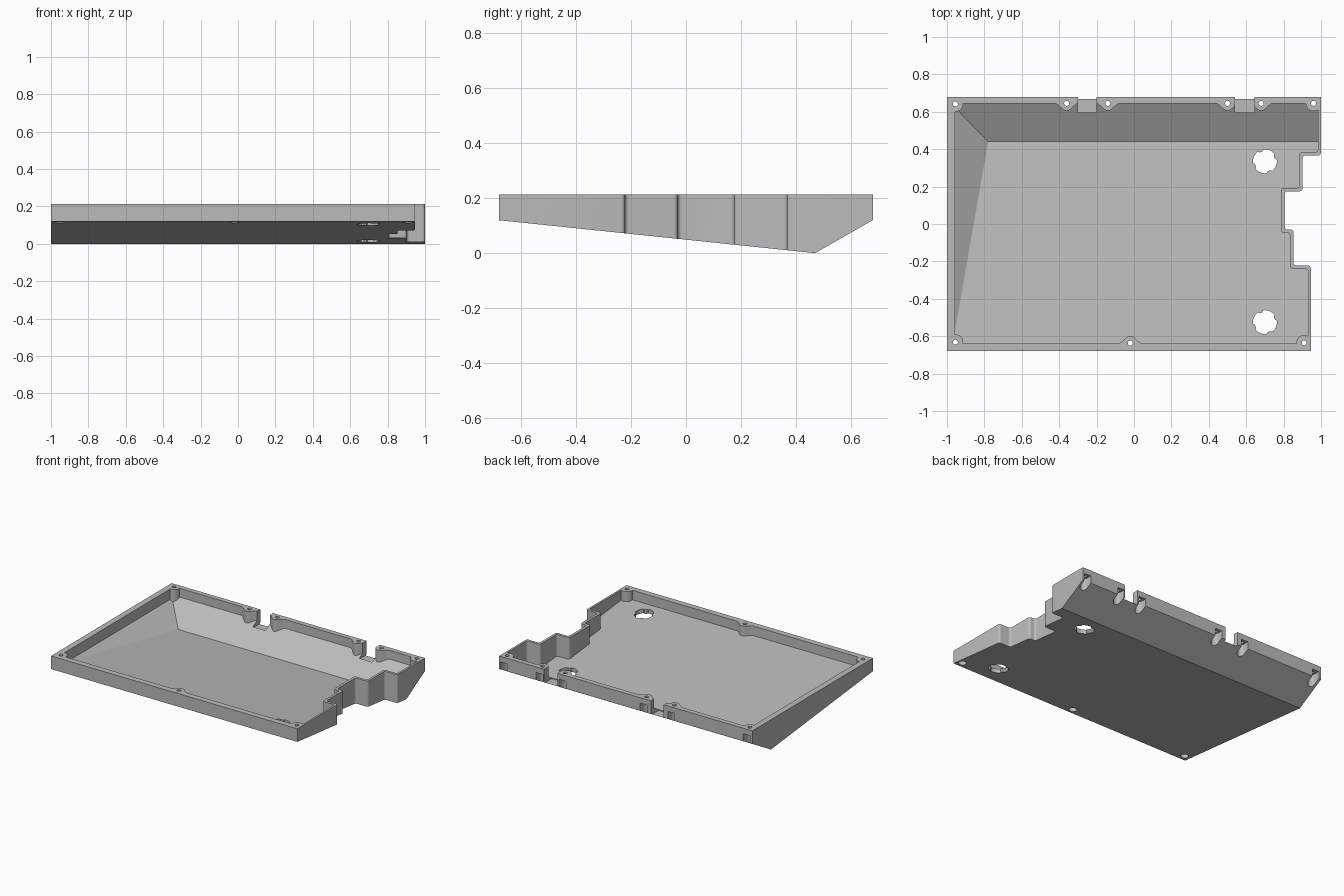
import bpy, bmesh, math

if "Cube" in bpy.data.objects:
    bpy.data.objects.remove(bpy.data.objects["Cube"])

grey = bpy.data.materials.new("plain grey")
grey.use_nodes = True
colour = (0.5, 0.5, 0.5, 1)
grey.diffuse_color = colour
grey.node_tree.nodes["Principled BSDF"].inputs["Base Color"].default_value = colour


def prism(name, pts, lo, hi, axis="Z", soft=None, radius=0.015):
    """Extrude a 2D outline along an axis; soft(x, y) picks upright edges to round."""
    place = {"Z": lambda a, b, h: (a, b, h),
             "X": lambda a, b, h: (h, a, b),
             "Y": lambda a, b, h: (a, h, b)}[axis]
    bm = bmesh.new()
    low = [bm.verts.new(place(a, b, lo)) for a, b in pts]
    top = [bm.verts.new(place(a, b, hi)) for a, b in pts]
    bm.faces.new(low)
    bm.faces.new(top)
    n = len(pts)
    for i in range(n):
        j = (i + 1) % n
        bm.faces.new((low[i], low[j], top[j], top[i]))
    bmesh.ops.recalc_face_normals(bm, faces=bm.faces)
    if soft:
        upright = [e for e in bm.edges
                   if abs(e.verts[0].co.z - e.verts[1].co.z) > 0.1
                   and soft(e.verts[0].co.x, e.verts[0].co.y)]
        bmesh.ops.bevel(bm, geom=upright, offset=radius, segments=4,
                        profile=0.5, affect="EDGES")
    mesh = bpy.data.meshes.new(name)
    bm.to_mesh(mesh)
    bm.free()
    obj = bpy.data.objects.new(name, mesh)
    bpy.context.collection.objects.link(obj)
    obj.data.materials.append(grey)
    return obj


def circle(x, y, r, n=28):
    return [(x + r * math.cos(math.tau * i / n), y + r * math.sin(math.tau * i / n))
            for i in range(n)]


def combine(target, cutter, operation="DIFFERENCE"):
    mod = target.modifiers.new("cut", "BOOLEAN")
    mod.operation = operation
    mod.solver = "EXACT"
    mod.object = cutter
    bpy.context.view_layer.objects.active = target
    bpy.ops.object.modifier_apply(modifier=mod.name)
    bpy.data.objects.remove(cutter)


TOP = 0.213
FRONT_SLOPE, BACK_SLOPE = 0.104, 0.571


def wedge(ridge_y, ridge_z):
    """Side profile of the space above a floor that falls to a ridge, then rises."""
    return [(-0.8, ridge_z + (ridge_y + 0.8) * FRONT_SLOPE), (ridge_y, ridge_z),
            (0.8, ridge_z + (0.8 - ridge_y) * BACK_SLOPE), (0.8, 0.6), (-0.8, 0.6)]


# Outer shell: stepped outline with a wedge-shaped underside
outer = [(-1, -0.68), (0.945, -0.68), (0.945, -0.222), (0.853, -0.222),
         (0.853, -0.03), (0.805, -0.03), (0.805, 0.175), (0.902, 0.175),
         (0.902, 0.367), (1, 0.367), (1, 0.68), (-1, 0.68)]
tray = prism("tray", outer, -0.1, TOP,
             soft=lambda x, y: x > 0.7 and abs(y) < 0.5)
combine(tray, prism("underside", wedge(0.47, 0), -1.2, 1.2, "X"), "INTERSECT")

# Cavity: inner outline, sloping floor, and a ramp along the right side
inner = [(-0.957, -0.638), (0.931, -0.638), (0.931, -0.24), (0.835, -0.24),
         (0.835, -0.048), (0.787, -0.048), (0.787, 0.193), (0.884, 0.193),
         (0.884, 0.385), (0.985, 0.385), (0.985, 0.645), (-0.957, 0.645)]
cavity = prism("cavity", inner, -0.1, 0.4, soft=lambda x, y: True)
combine(cavity, prism("floor", wedge(0.44, 0.033), -1.2, 1.2, "X"), "INTERSECT")
ramp = [(-0.78, 0.033), (-0.725, 0), (1.2, 0), (1.2, 0.6), (-1.1, 0.6), (-1.1, 0.223)]
combine(cavity, prism("ramp", ramp, -1, 1, "Y"), "INTERSECT")

# Screw bosses: round in the corners, flared bumps along the walls
corners = [(-0.955, 0.642), (0.96, 0.645), (-0.955, -0.632), (0.91, -0.635)]
back_screws = [(x, 0.645) for x in (-0.36, -0.14, 0.5, 0.68)]
front_screws = [(-0.02, -0.637)]
for x, y in corners:
    combine(cavity, prism("corner_boss", circle(x, y, 0.042), -0.2, 0.5))
for x, y in back_screws + front_screws:
    side = 1 if y > 0 else -1
    wall = side * (0.645 if y > 0 else 0.638)
    bump = [(x + 0.065 * t / 8,
             wall - side * 0.02 * (1 + math.cos(math.pi * t / 8)))
            for t in range(-8, 9)]
    bump += [(x + 0.065, side * 0.7), (x - 0.065, side * 0.7)]
    combine(cavity, prism("wall_boss", bump, -0.2, 0.5))
combine(tray, cavity)

# Cable openings in the back wall
for x0, x1 in ((-0.3, -0.2), (0.54, 0.645)):
    box = [(x0, 0.595), (x1, 0.595), (x1, 0.8), (x0, 0.8)]
    combine(tray, prism("cable_opening", box, 0.113, 0.5))

# Screw holes with recesses for the heads; the back recesses open through the wall
for x, y in corners + back_screws + front_screws:
    combine(tray, prism("screw_hole", circle(x, y, 0.0135, 20), -0.2, 0.5))
    if y > 0:
        arc = [(x + 0.027 * math.cos(math.pi * i / 12),
                y - 0.027 * math.sin(math.pi * i / 12)) for i in range(13)]
        slot = arc + [(x - 0.027, 0.8), (x + 0.027, 0.8)]
        combine(tray, prism("head_recess", slot, -0.2, 0.173))
    else:
        combine(tray, prism("head_recess", circle(x, y, 0.027), -0.2, 0.152))

# Foot holes in the floor with four small tabs
for y in (0.335, -0.525):
    rim = []
    for i in range(48):
        a = math.tau * i / 48
        r = 0.055 if i % 12 in (2, 3, 4) else 0.064
        rim.append((0.7 + r * math.cos(a), y + r * math.sin(a)))
    combine(tray, prism("foot_hole", rim, -0.2, 0.5))

# Shading
bpy.ops.object.select_all(action="DESELECT")
tray.select_set(True)
bpy.context.view_layer.objects.active = tray
bpy.ops.object.shade_smooth_by_angle(angle=math.radians(25))
